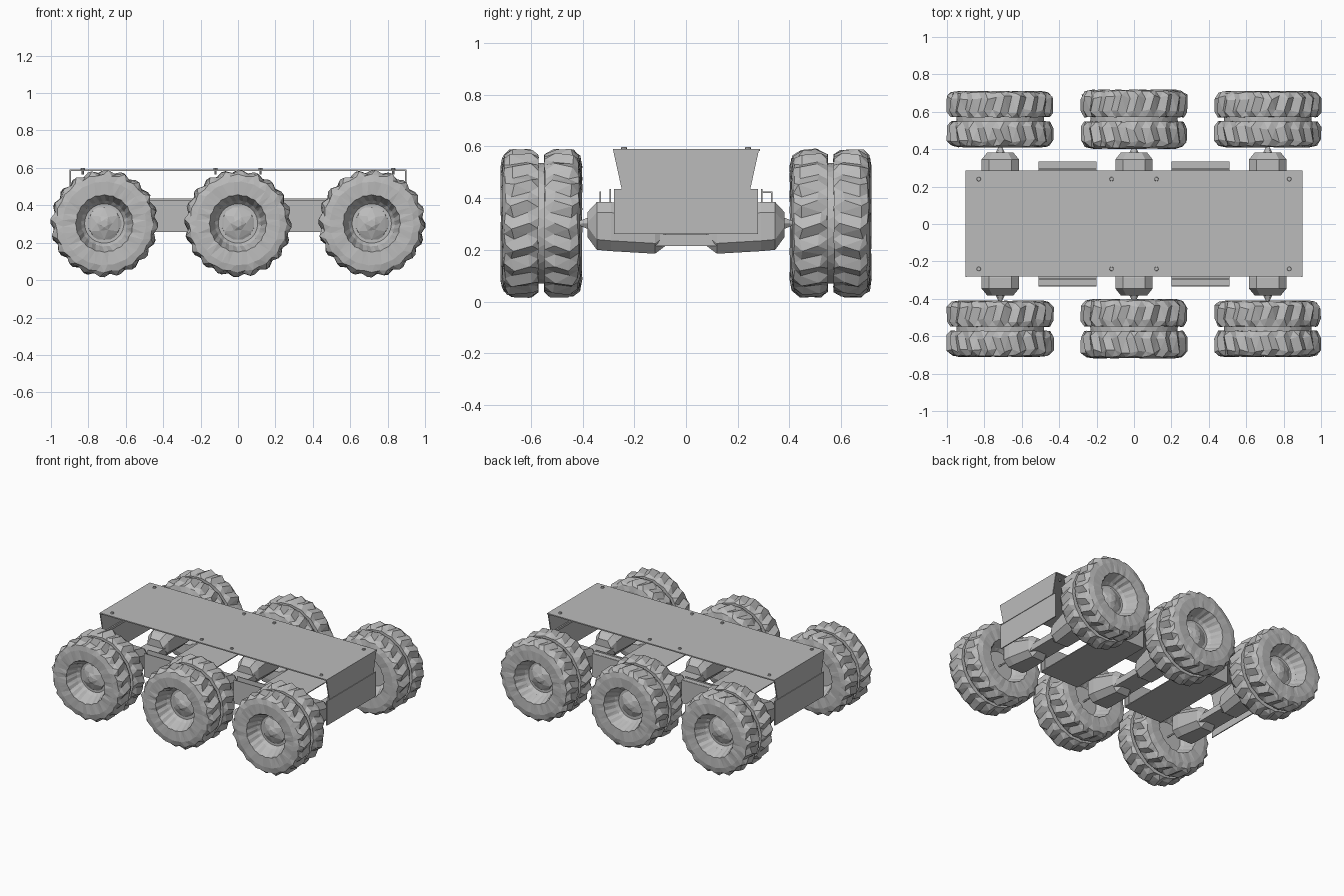
import bpy, bmesh, math, random
from mathutils import Vector

random.seed(4)
if "Cube" in bpy.data.objects:
    bpy.data.objects.remove(bpy.data.objects["Cube"])

grey = bpy.data.materials.new("plain grey")
grey.use_nodes = True
colour = (0.5, 0.5, 0.5, 1)
grey.diffuse_color = colour
grey.node_tree.nodes["Principled BSDF"].inputs["Base Color"].default_value = colour


def finish(name, bm):
    bmesh.ops.recalc_face_normals(bm, faces=bm.faces)
    mesh = bpy.data.meshes.new(name)
    bm.to_mesh(mesh)
    bm.free()
    mesh.materials.append(grey)
    ob = bpy.data.objects.new(name, mesh)
    bpy.context.collection.objects.link(ob)
    return ob


def loft(name, sections):
    """Closed solid through a list of equal-length point loops."""
    bm = bmesh.new()
    loops = [[bm.verts.new(p) for p in s] for s in sections]
    n = len(loops[0])
    for a, b in zip(loops, loops[1:]):
        for i in range(n):
            k = (i + 1) % n
            bm.faces.new((a[i], a[k], b[k], b[i]))
    bm.faces.new(loops[0])
    bm.faces.new(loops[-1])
    return finish(name, bm)


def box(name, x0, x1, y0, y1, z0, z1):
    return loft(name, [[(x0, y0, z), (x1, y0, z), (x1, y1, z), (x0, y1, z)]
                       for z in (z0, z1)])


def lathe(name, centre, rows, side, sides):
    """Faceted turning about y; each row is (y, radius, jag)."""
    bm = bmesh.new()
    rings = []
    for j, (y, r, jag) in enumerate(rows):
        ring = []
        for i in range(sides):
            a = math.tau * (i + 0.5 * (j % 2)) / sides
            rr = r - jag * ((i + j) % 2) - jag * 0.3 * random.random()
            yy = y + jag * random.uniform(-0.6, 0.6)
            ring.append(bm.verts.new(Vector(centre) + Vector(
                (rr * math.cos(a), side * yy, rr * math.sin(a)))))
        rings.append(ring)
    for j, (a, b) in enumerate(zip(rings, rings[1:])):
        for i in range(sides):
            k = (i + 1) % sides
            if j % 2:
                bm.faces.new((a[i], a[k], b[k]))
                bm.faces.new((a[i], b[k], b[i]))
            else:
                bm.faces.new((a[i], a[k], b[i]))
                bm.faces.new((a[k], b[k], b[i]))
    bm.faces.new(rings[0])
    bm.faces.new(rings[-1])
    return finish(name, bm)


# Tyre halves (0 is the wheel middle, outward positive)
outer_half = [(0.012, 0.20, 0), (0.012, 0.268, 0.004), (0.045, 0.289, 0.02),
              (0.115, 0.289, 0.02), (0.142, 0.264, 0.008), (0.15, 0.225, 0.003),
              (0.148, 0.155, 0.005), (0.07, 0.125, 0.004), (0.05, 0.105, 0)]
inner_half = [(-y, r, j) for y, r, j in outer_half]
core = [(-0.03, 0.235, 0), (0.03, 0.235, 0)]
hub = [(0.045, 0.10, 0), (0.06, 0.085, 0), (0.075, 0.045, 0.005), (0.085, 0.02, 0)]

# Wheels, axles and gear motors
for side, side_name in ((1, "back"), (-1, "front")):
    for x, place in ((-0.715, "right"), (0, "middle"), (0.715, "left")):
        tag = f"{side_name}_{place}"
        c = (x, side * 0.56, 0.303)
        wide = 1.05 if place == "middle" else 1
        for part, rows in (("outer_tyre", outer_half), ("inner_tyre", inner_half)):
            lathe(f"{tag}_{part}", c, [(y * wide, r, j) for y, r, j in rows], side, 40)
        lathe(f"{tag}_wheel_core", c, core, side, 20)
        lathe(f"{tag}_hub", c, hub, side, 6)
        lathe(f"{tag}_axle", c, [(-0.19, 0.03, 0), (-0.14, 0.006, 0), (0.05, 0.006, 0)], side, 6)
        # gear motor, tapered towards the wheel
        motor = []
        for y, w, z0, z1 in ((0.08, 0.06, 0.215, 0.31), (0.12, 0.08, 0.185, 0.34),
                             (0.29, 0.10, 0.195, 0.385), (0.345, 0.10, 0.20, 0.385),
                             (0.382, 0.07, 0.25, 0.345)):
            b = w * 0.6
            motor.append([(x + u, side * y, z) for u, z in (
                (-b, z0), (b, z0), (w, z0 + 0.04), (w, z1 - 0.04),
                (b, z1), (-b, z1), (-w, z1 - 0.04), (-w, z0 + 0.04))])
        loft(f"{tag}_motor", motor)

# Cross bars joining each motor pair
for x, place in ((-0.715, "right"), (0, "middle"), (0.715, "left")):
    box(f"{place}_cross_bar", x - 0.07, x + 0.07, -0.2, 0.2, 0.215, 0.26)

# Body brackets: belly plate with upright sides
for s, place in ((1, "left"), (-1, "right")):
    x0, x1 = sorted((s * 0.20, s * 0.51))
    box(f"{place}_belly_plate", x0, x1, -0.335, 0.335, 0.258, 0.264)
    for t, end in ((1, "back"), (-1, "front")):
        y0, y1 = sorted((t * 0.329, t * 0.335))
        box(f"{place}_{end}_bracket_side", x0, x1, y0, y1, 0.258, 0.425)
        y0, y1 = sorted((t * 0.29, t * 0.296))
        box(f"{place}_{end}_inner_rail", x0, x1, y0, y1, 0.262, 0.435)
    box(f"{place}_back_bracket_lip", x0, x1, 0.29, 0.33, 0.42, 0.426)

# Deck with folded end panels
box("deck_plate", -0.9, 0.9, -0.28, 0.287, 0.583, 0.591)
for s, place in ((1, "left"), (-1, "right")):
    for part, z0, z1, w0, w1 in (("upper", 0.44, 0.59, 0.25, 0.283),
                                 ("lower", 0.262, 0.436, 0.278, 0.278)):
        loft(f"{place}_{part}_end_panel",
             [[(s * x, -w0, z0), (s * x, w0, z0), (s * x, w1, z1), (s * x, -w1, z1)]
              for x in (0.893, 0.9)])
    box(f"{place}_panel_fold", s * 0.89 - 0.006, s * 0.89 + 0.006, -0.25, 0.25, 0.43, 0.446)

# Deck screws
for x in (-0.83, -0.12, 0.12, 0.83):
    for y in (-0.24, 0.24):
        loft("deck_screw", [[(x + r * math.cos(i * math.tau / 8), y + r * math.sin(i * math.tau / 8), z)
                             for i in range(8)]
                            for z, r in ((0.565, 0.006), (0.589, 0.006), (0.59, 0.012), (0.599, 0.01))])
